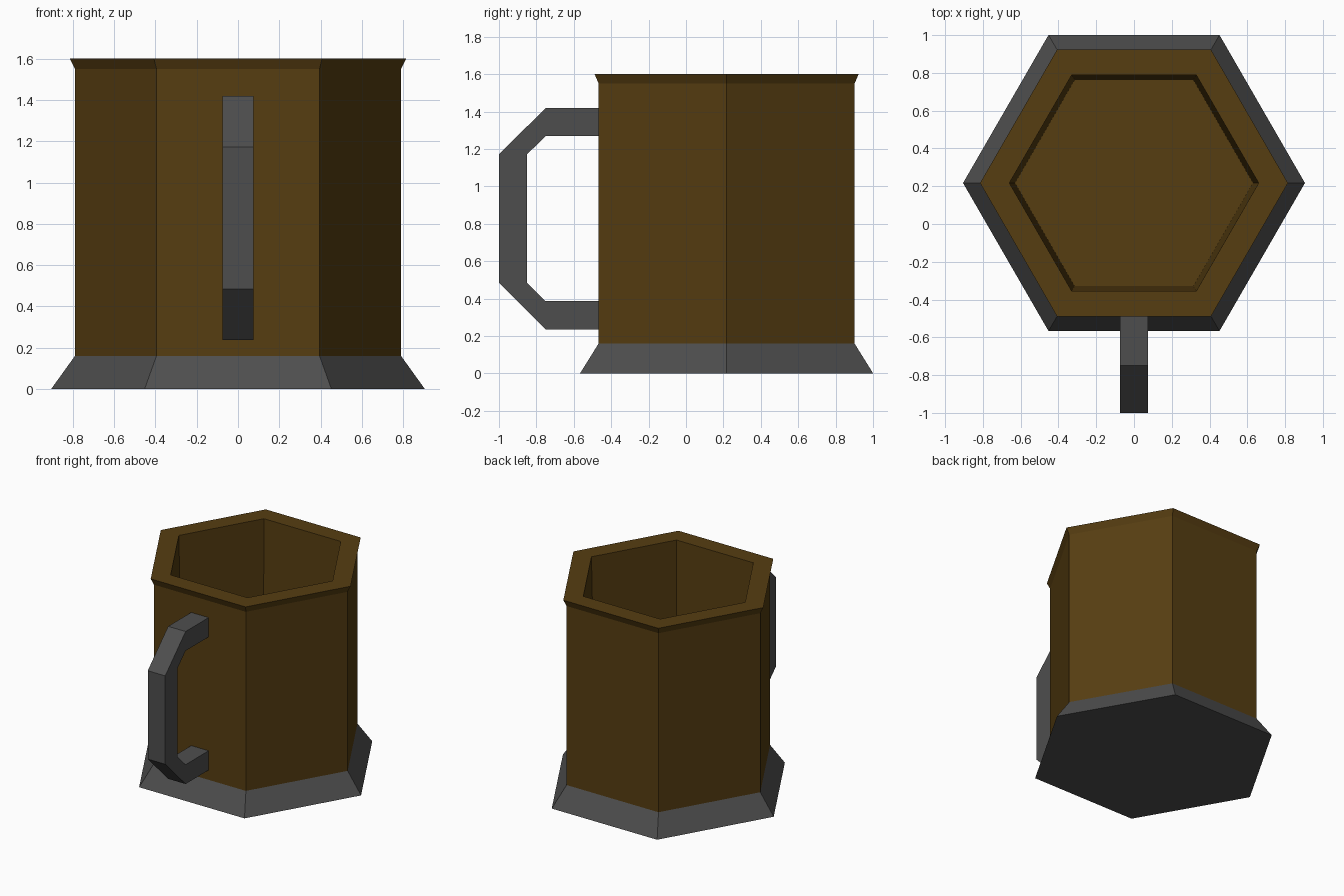
import bpy
import bmesh
from math import cos, sin, tau

cube = bpy.data.objects.get("Cube")
if cube:
    bpy.data.objects.remove(cube, do_unlink=True)

SIDES = 6
CENTRE_Y = 0.217


def material(name, colour):
    mat = bpy.data.materials.new(name)
    mat.use_nodes = True
    mat.diffuse_color = colour
    mat.node_tree.nodes["Principled BSDF"].inputs["Base Color"].default_value = colour
    return mat


def add_object(name, bm, mat):
    bmesh.ops.recalc_face_normals(bm, faces=bm.faces)
    mesh = bpy.data.meshes.new(name)
    bm.to_mesh(mesh)
    bm.free()
    mesh.materials.append(mat)
    obj = bpy.data.objects.new(name, mesh)
    bpy.context.collection.objects.link(obj)
    return obj


def hex_stack(name, profile, mat):
    """Closed six-sided solid through a list of (radius, height) rings."""
    bm = bmesh.new()
    rings = [[bm.verts.new((r * cos(tau * i / SIDES), CENTRE_Y + r * sin(tau * i / SIDES), z))
              for i in range(SIDES)] for r, z in profile]
    for a, b in zip(rings, rings[1:]):
        for i in range(SIDES):
            j = (i + 1) % SIDES
            bm.faces.new((a[i], a[j], b[j], b[i]))
    bm.faces.new(rings[0])
    bm.faces.new(rings[-1])
    return add_object(name, bm, mat)


wood = material("brown wood", (0.093, 0.047, 0.0056, 1))
metal = material("dark grey metal", (0.076, 0.076, 0.076, 1))

# Flared foot
hex_stack("base", [(0.905, 0), (0.79, 0.16)], metal)

# Cup wall, flared rim and tapered hollow
hex_stack("mug_body", [(0.79, 0.16), (0.79, 1.55), (0.815, 1.6),
                       (0.66, 1.6), (0.63, 0.2)], wood)

# Handle: upper half of the outline, mirrored about its middle height
MID_Z = 0.828
outer = [(-0.465, 0.592), (-0.75, 0.592), (-1.0, 0.343)]
inner = [(-0.465, 0.442), (-0.75, 0.442), (-0.85, 0.343)]


def mirrored(points):
    return points + [(y, -z) for y, z in reversed(points)]


bm = bmesh.new()
sections = []
for (oy, oz), (iy, iz) in zip(mirrored(outer), mirrored(inner)):
    corners = [(-0.075, oy, oz), (0.075, oy, oz), (0.075, iy, iz), (-0.075, iy, iz)]
    sections.append([bm.verts.new((x, y, MID_Z + z)) for x, y, z in corners])
for a, b in zip(sections, sections[1:]):
    for i in range(4):
        j = (i + 1) % 4
        bm.faces.new((a[i], a[j], b[j], b[i]))
bm.faces.new(sections[0])
bm.faces.new(sections[-1])
add_object("handle", bm, metal)
